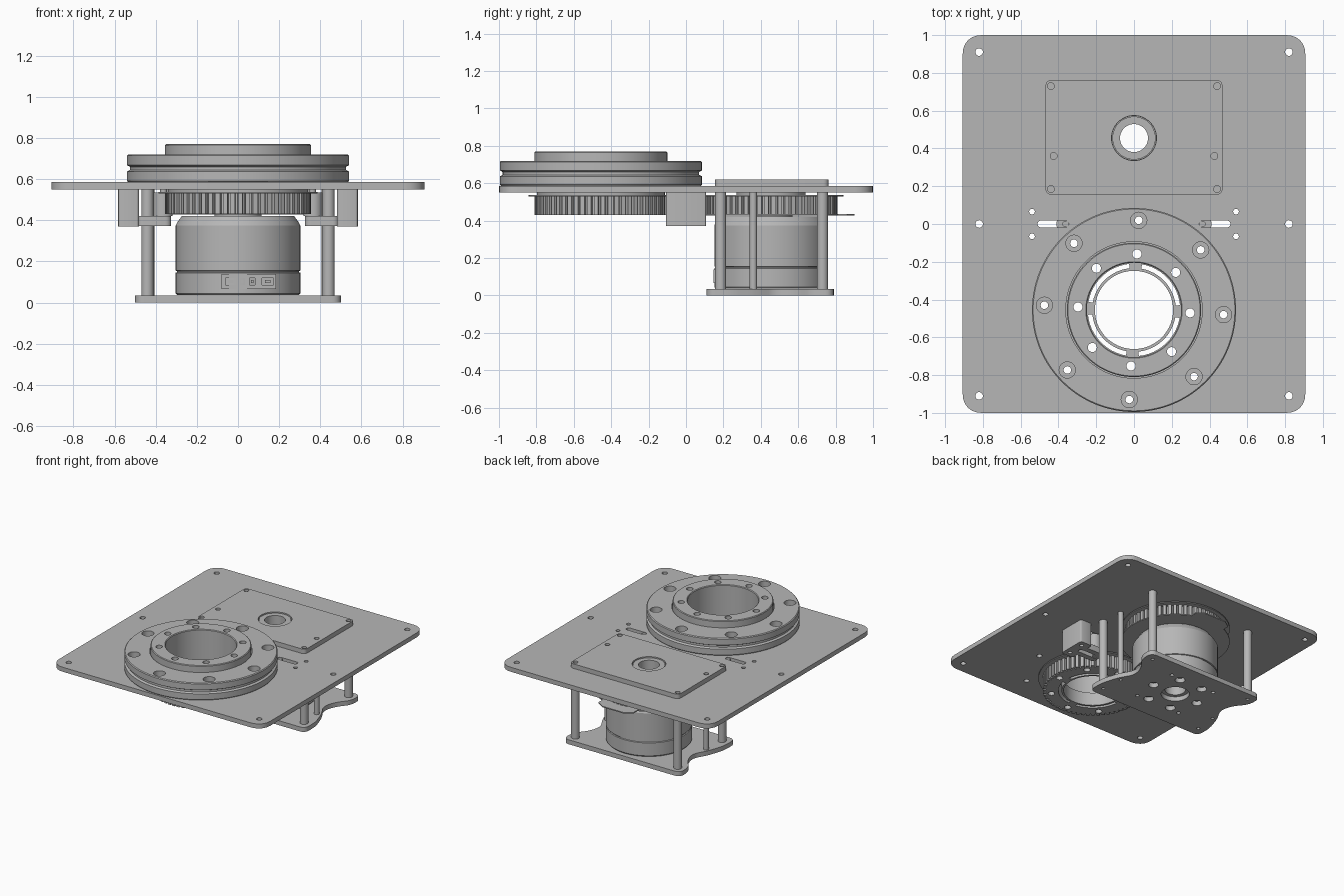
import bpy, bmesh, math
from math import sin, cos, pi, radians
from mathutils import Vector

if "Cube" in bpy.data.objects:
    bpy.data.objects.remove(bpy.data.objects["Cube"])

grey = bpy.data.materials.new("machined grey")
grey.use_nodes = True
GREY = (0.47, 0.47, 0.47, 1)
grey.diffuse_color = GREY
grey.node_tree.nodes["Principled BSDF"].inputs["Base Color"].default_value = GREY

BEARING = (0, -0.455)
MOTOR = (0, 0.455)
parts = []


def finish(name, bm):
    bmesh.ops.recalc_face_normals(bm, faces=bm.faces)
    mesh = bpy.data.meshes.new(name)
    bm.to_mesh(mesh)
    bm.free()
    mesh.materials.append(grey)
    obj = bpy.data.objects.new(name, mesh)
    bpy.context.collection.objects.link(obj)
    parts.append(obj)
    return obj


def add_prism(bm, outline, z0, z1):
    low = [bm.verts.new((x, y, z0)) for x, y in outline]
    high = [bm.verts.new((x, y, z1)) for x, y in outline]
    bm.faces.new(low)
    bm.faces.new(high)
    n = len(low)
    for i in range(n):
        j = (i + 1) % n
        bm.faces.new((low[i], low[j], high[j], high[i]))


def prism(name, outline, z0, z1):
    bm = bmesh.new()
    add_prism(bm, outline, z0, z1)
    return finish(name, bm)


def circle(x, y, r, n=32):
    return [(x + r * cos(2 * pi * i / n), y + r * sin(2 * pi * i / n)) for i in range(n)]


def polar(center, r, degrees):
    a = radians(degrees)
    return center[0] + r * cos(a), center[1] + r * sin(a)


def rounded(points, r, steps=6):
    # Replace each corner with a short curve
    out = []
    for i, p in enumerate(points):
        p = Vector(p)
        a = p + (Vector(points[i - 1]) - p).normalized() * r
        b = p + (Vector(points[(i + 1) % len(points)]) - p).normalized() * r
        for k in range(steps + 1):
            t = k / steps
            w = 2 * t * (1 - t) * 0.82
            out.append(tuple((a * (1 - t) ** 2 + p * w + b * t * t) / ((1 - t) ** 2 + w + t * t))
                       if 0 < t < 1 else tuple(a if t == 0 else b))
    return out


def box_outline(x0, x1, y0, y1):
    return [(x0, y0), (x1, y0), (x1, y1), (x0, y1)]


def lathe(name, profile, center, n=96):
    # Closed (radius, z) profile turned about a vertical axis
    bm = bmesh.new()
    rings = [[bm.verts.new((*polar(center, r, 360 * i / n), z)) for r, z in profile]
             for i in range(n)]
    m = len(profile)
    for i in range(n):
        a, b = rings[i], rings[(i + 1) % n]
        for k in range(m):
            q = (k + 1) % m
            bm.faces.new((a[k], b[k], b[q], a[q]))
    return finish(name, bm)


def ring(name, center, r0, r1, z0, z1):
    return lathe(name, [(r0, z0), (r1, z0), (r1, z1), (r0, z1)], center)


def cut(obj, outlines, z0=-1, z1=2):
    bm = bmesh.new()
    for o in outlines:
        add_prism(bm, o, z0, z1)
    cutter = finish("cutter", bm)
    parts.remove(cutter)
    cutter.hide_render = True
    mod = obj.modifiers.new("holes", "BOOLEAN")
    mod.operation, mod.solver, mod.object = "DIFFERENCE", "EXACT", cutter
    bpy.context.view_layer.update()
    mesh = bpy.data.meshes.new_from_object(obj.evaluated_get(bpy.context.evaluated_depsgraph_get()))
    obj.modifiers.clear()
    obj.data = mesh
    bpy.data.objects.remove(cutter)


def holes(points, r, n=20):
    return [circle(x, y, r, n) for x, y in points]


def mirror(points):
    return [(s * x, y) for x, y in points for s in (-1, 1)]


def gear(name, center, teeth, tip, root, z0, z1):
    outline = []
    for i in range(teeth):
        for f, r in ((0, tip), (0.6, tip), (0.68, root), (0.92, root)):
            outline.append(polar(center, r, 360 * (i + f) / teeth))
    return prism(name, outline, z0, z1)


# Shared hole patterns
outer_bolts = [polar(BEARING, 0.475, 87 + 45 * i) for i in range(8)]
inner_bolts = [polar(BEARING, 0.297, 87 + 45 * i) for i in range(8)]
corner_posts = mirror([(0.44, 0.73), (0.44, 0.185)])
thin_posts = mirror([(0.425, 0.36)])
block_bolts = mirror([(0.54, 0.065), (0.54, -0.065)])
slots = [rounded(box_outline(a, b, -0.018, 0.018), 0.016, 4)
         for a, b in ((-0.51, -0.345), (0.345, 0.51))]

# Main plate
plate = prism("main_plate", rounded(box_outline(-0.907, 0.907, -1, 1), 0.1), 0.55, 0.585)
cut(plate, holes(mirror([(0.82, 0.91), (0.82, 0), (0.82, -0.91)]), 0.02)
    + holes(block_bolts, 0.015) + holes(outer_bolts, 0.02) + slots
    + [circle(*BEARING, 0.345, 96), circle(*MOTOR, 0.13, 48)])

# Motor cover plate with its rim around the shaft
cover = prism("cover_plate", rounded(box_outline(-0.468, 0.468, 0.155, 0.762), 0.03), 0.585, 0.62)
cut(cover, holes(corner_posts + thin_posts, 0.018) + [circle(*MOTOR, 0.119, 48)], 0.6)
cut(cover, [circle(*MOTOR, 0.117, 48)])

# Grooved bearing ring
bearing = lathe("bearing_ring", [
    (0.361, 0.586), (0.535, 0.586), (0.54, 0.592), (0.54, 0.637), (0.525, 0.645),
    (0.525, 0.66), (0.54, 0.668), (0.54, 0.714), (0.534, 0.72), (0.361, 0.72)], BEARING, 128)
cut(bearing, holes(outer_bolts, 0.02))
cut(bearing, holes(outer_bolts, 0.043, 28), 0.66)

# Rotating hub with bolt circle
hub = lathe("bearing_hub", [(0.25, 0.532), (0.342, 0.532), (0.342, 0.6), (0.355, 0.6),
                            (0.355, 0.765), (0.35, 0.77), (0.255, 0.77), (0.25, 0.765)], BEARING)
cut(hub, holes(inner_bolts, 0.024))

# Toothed pulley below the hub, with arc slots
pulley = gear("bearing_pulley", BEARING, 60, 0.355, 0.332, 0.43, 0.532)
arcs = []
for i in range(4):
    span = [88 + 90 * i + 8 + 74 * k / 12 for k in range(13)]
    arcs.append([polar(BEARING, 0.245, a) for a in span]
                + [polar(BEARING, 0.222, a) for a in reversed(span)])
cut(pulley, [circle(*BEARING, 0.207, 72)] + holes(inner_bolts, 0.024) + arcs)
ring("bearing_pulley_flange", BEARING, 0.325, 0.387, 0.53, 0.538)

# Motor pulley, flanges and hollow shaft
drive = gear("motor_pulley", MOTOR, 60, 0.355, 0.332, 0.436, 0.532)
cut(drive, [circle(*MOTOR, 0.09, 48)])
ring("motor_pulley_top_flange", MOTOR, 0.3, 0.387, 0.53, 0.538)
ring("motor_pulley_bottom_flange", MOTOR, 0.25, 0.387, 0.428, 0.436)
ring("motor_pulley_boss", MOTOR, 0.09, 0.185, 0.53, 0.555)
ring("motor_shaft", MOTOR, 0.074, 0.114, 0.41, 0.613)
prism("sensor_tab", [(-0.15, 0.8), (0.15, 0.8), (0.15, 0.86), (0.09, 0.9),
                     (-0.09, 0.9), (-0.15, 0.86)], 0.428, 0.436)

# Motor body with a seam above the base
lathe("motor_body", [
    (0.074, 0.036), (0.295, 0.036), (0.303, 0.045), (0.303, 0.145), (0.296, 0.148),
    (0.296, 0.153), (0.303, 0.156), (0.303, 0.375), (0.295, 0.39), (0.272, 0.422),
    (0.074, 0.422)], MOTOR)

# Connector panel on the motor front
panel = prism("connector_panel", box_outline(-0.08, 0.185, 0.148, 0.2), 0.066, 0.138)
for x, w in ((-0.035, 0.025), (0.02, 0.013), (0.07, 0.013), (0.145, 0.028)):
    cut(panel, [box_outline(x - w, x + w, 0.1, 0.165)], 0.085, 0.12)
    prism("connector_pin", box_outline(x - w / 2, x + w / 2, 0.15, 0.166), 0.095, 0.11)

# Waisted base plate
side = [(0.5, 0.11), (0.5, 0.24), (0.455, 0.38), (0.395, 0.48), (0.42, 0.58),
        (0.5, 0.68), (0.5, 0.79)]
base = prism("base_plate", rounded(side + [(-x, y) for x, y in reversed(side)], 0.045), 0, 0.035)
cut(base, [circle(*MOTOR, 0.1, 48)]
    + holes([polar(MOTOR, 0.2, 60 * i) for i in range(6)], 0.036)
    + holes([polar(MOTOR, 0.27, 45 + 90 * i) for i in range(4)], 0.014)
    + holes(corner_posts + thin_posts, 0.012))

# Posts between base and main plate
for x, y in corner_posts:
    prism("corner_post", circle(x, y, 0.03), 0.034, 0.551)
for x, y in thin_posts:
    prism("thin_post", circle(x, y, 0.02), 0.034, 0.551)

# Belt tensioner blocks: upright, foot and idler roller
for s, slot in zip((-1, 1), slots):
    def span(a, b):
        return sorted((s * a, s * b))
    outline = rounded(box_outline(*span(0.48, 0.582), -0.108, 0.108), 0.015, 3)
    block = prism("tensioner_block", outline, 0.37, 0.55)
    foot = prism("tensioner_foot", rounded(box_outline(*span(0.325, 0.49), -0.06, 0.06), 0.03),
                 0.372, 0.42)
    cut(block, [slot] + holes([p for p in block_bolts if p[0] * s > 0], 0.015))
    cut(foot, [slot])
    prism("idler_roller", circle(s * 0.365, 0, 0.046), 0.42, 0.536)
    prism("idler_bolt", circle(s * 0.362, 0, 0.017), 0.375, 0.58)

# Smooth the round surfaces, keep edges sharp
bpy.ops.object.select_all(action="DESELECT")
for obj in parts:
    obj.select_set(True)
bpy.context.view_layer.objects.active = parts[0]
bpy.ops.object.shade_smooth_by_angle(angle=radians(25))
